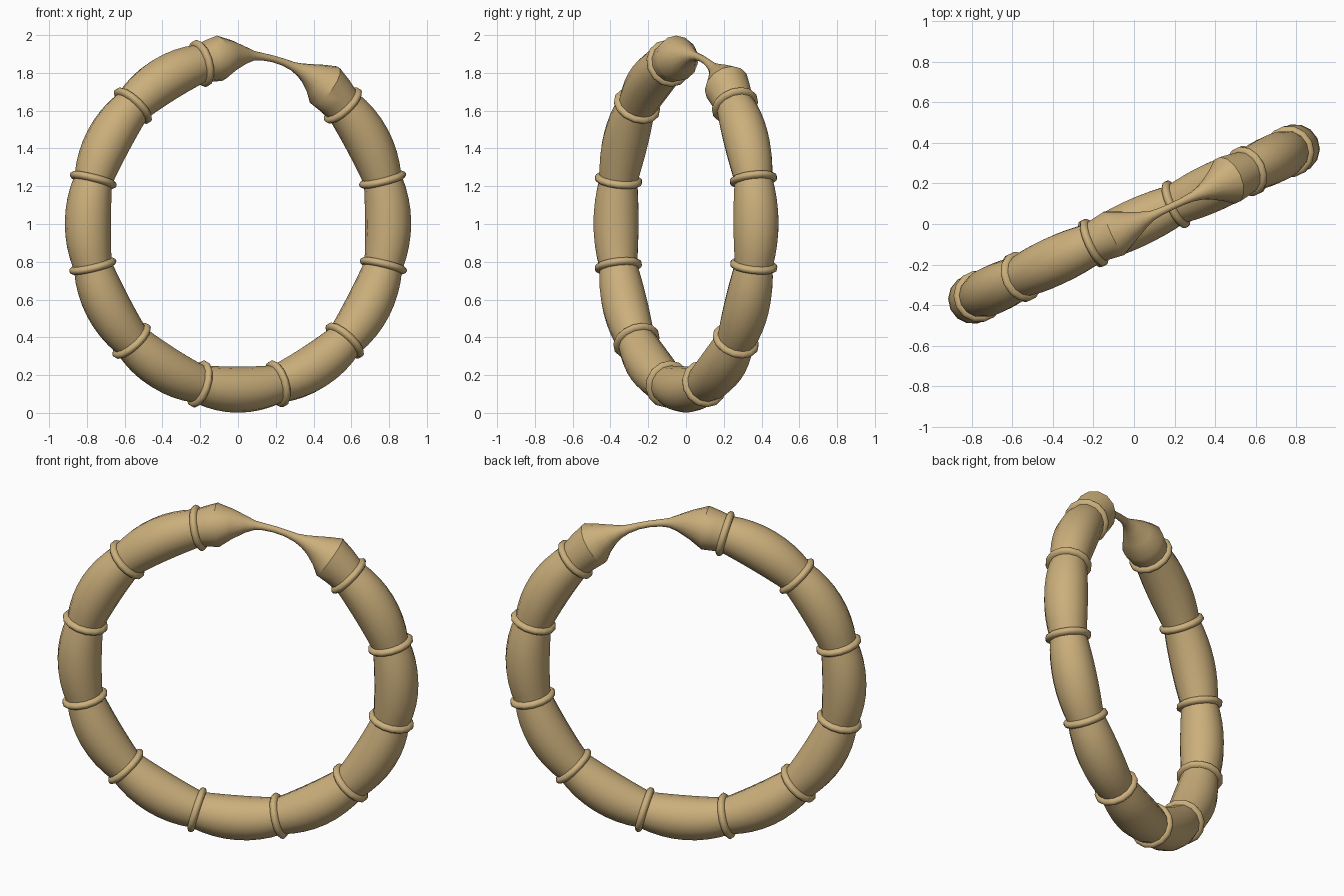
import bpy, bmesh, math
from mathutils import Vector

cube = bpy.data.objects.get("Cube")
if cube:
    bpy.data.objects.remove(cube)

tan = bpy.data.materials.new("tan")
tan.use_nodes = True
COLOR = (0.60, 0.43, 0.20, 1)
tan.diffuse_color = COLOR
tan.node_tree.nodes["Principled BSDF"].inputs["Base Color"].default_value = COLOR

# The hoop stands upright in a plane turned about z
TURN = math.radians(25)
ALONG = Vector((math.cos(TURN), math.sin(TURN), 0))
NORMAL = Vector((math.sin(TURN), -math.cos(TURN), 0))
UP = Vector((0, 0, 1))
CENTRE = Vector((0, 0, 1.0))
HOOP = 0.877
SIDES = 14


def radial(deg):
    a = math.radians(deg)
    return ALONG * math.cos(a) + UP * math.sin(a)


def sweep(name, stations):
    """Closed tube through (angle, tube radius, hoop radius, tangent offset)."""
    bm = bmesh.new()
    rings = []
    for deg, r, hoop, shift in stations:
        out = radial(deg)
        mid = CENTRE + out * hoop + radial(deg + 90) * shift
        ring = []
        for i in range(SIDES):
            t = math.tau * i / SIDES
            ring.append(bm.verts.new(mid + out * (r * math.cos(t)) + NORMAL * (r * math.sin(t))))
        rings.append(ring)
    for a, b in zip(rings, rings[1:]):
        for i in range(SIDES):
            j = (i + 1) % SIDES
            bm.faces.new((a[i], a[j], b[j], b[i]))
    bm.faces.new(rings[0])
    bm.faces.new(rings[-1])
    bmesh.ops.recalc_face_normals(bm, faces=bm.faces)
    mesh = bpy.data.meshes.new(name)
    bm.to_mesh(mesh)
    bm.free()
    obj = bpy.data.objects.new(name, mesh)
    bpy.context.collection.objects.link(obj)
    mesh.materials.append(tan)
    bpy.ops.object.select_all(action='DESELECT')
    obj.select_set(True)
    bpy.context.view_layer.objects.active = obj
    bpy.ops.object.shade_smooth_by_angle(angle=math.radians(35))
    return obj


START, STEP, COUNT = 104.3, 30.14, 10

# Bulging segments around the hoop
for k in range(COUNT):
    a0 = START + STEP * k
    stations = []
    for i in range(9):
        t = i / 8
        r = 0.102 + 0.020 * (1 - (2 * t - 1) ** 2)
        stations.append((a0 + STEP * t, r, HOOP, 0))
    sweep(f"segment_{k + 1}", stations)

# Thin rounded collars covering each joint
COLLAR = [(-0.021, 0.100), (-0.019, 0.114), (-0.010, 0.125), (0, 0.128),
          (0.010, 0.125), (0.019, 0.114), (0.021, 0.100)]
for k in range(COUNT + 1):
    a = START + STEP * k
    sweep(f"collar_{k + 1}", [(a, r, HOOP, s) for s, r in COLLAR])

# Two flared end caps drawn out to a slim cord that closes the hoop
PROFILE = [(45.7, 0.104, HOOP), (50.5, 0.114, 0.884), (55.3, 0.123, 0.892),
           (59, 0.088, 0.895), (63, 0.055, 0.895), (66, 0.036, 0.894),
           (69, 0.024, 0.894), (73, 0.019, 0.897), (77, 0.018, 0.898),
           (81, 0.020, 0.897), (84, 0.026, 0.895), (87, 0.045, 0.893),
           (92, 0.083, 0.889), (97, 0.121, 0.884), (100.5, 0.113, 0.880),
           (104.3, 0.104, HOOP)]
sweep("end_caps_and_cord", [(a, r, h, 0) for a, r, h in PROFILE])
